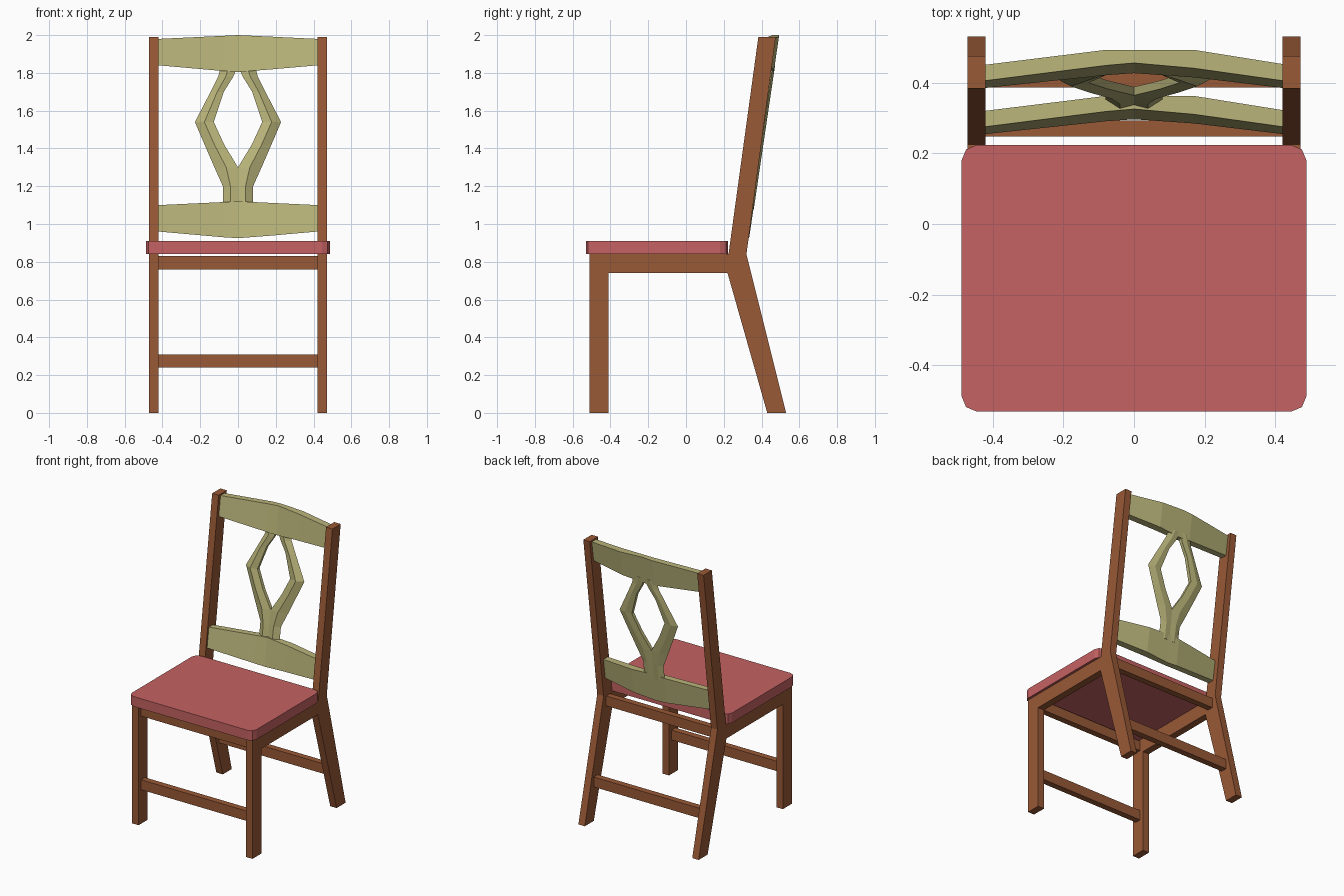
import bpy, bmesh

cube = bpy.data.objects.get("Cube")
if cube:
    bpy.data.objects.remove(cube, do_unlink=True)


def material(name, color):
    m = bpy.data.materials.new(name)
    m.use_nodes = True
    m.diffuse_color = color
    m.node_tree.nodes["Principled BSDF"].inputs["Base Color"].default_value = color
    return m


wood = material("brown wood", (0.32, 0.1, 0.037, 1))
olive = material("pale olive wood", (0.49, 0.46, 0.195, 1))
red = material("red cushion", (0.56, 0.122, 0.122, 1))


def finish(name, bm, mat):
    bmesh.ops.recalc_face_normals(bm, faces=bm.faces)
    me = bpy.data.meshes.new(name)
    bm.to_mesh(me)
    bm.free()
    me.materials.append(mat)
    ob = bpy.data.objects.new(name, me)
    bpy.context.collection.objects.link(ob)
    return ob


def add_loft(bm, rings):
    """Skin a row of equal cross-sections and cap both ends."""
    loops = [[bm.verts.new(p) for p in ring] for ring in rings]
    n = len(loops[0])
    for a, b in zip(loops, loops[1:]):
        for i in range(n):
            j = (i + 1) % n
            bm.faces.new((a[i], a[j], b[j], b[i]))
    bm.faces.new(loops[0])
    bm.faces.new(loops[-1])


def box(name, x, y, z, mat, corner=0):
    bm = bmesh.new()
    add_loft(bm, [[(x[0], y[0], h), (x[1], y[0], h), (x[1], y[1], h), (x[0], y[1], h)] for h in z])
    if corner:
        upright = [e for e in bm.edges if abs(e.verts[0].co.z - e.verts[1].co.z) > 0.01]
        bmesh.ops.bevel(bm, geom=upright, offset=corner, segments=2, profile=0.5, affect='EDGES')
    return finish(name, bm, mat)


# Side frames: front leg, seat rail, raked back leg and post in one profile
profile = [(-0.51, 0), (-0.41, 0), (-0.41, 0.74), (0.22, 0.74), (0.43, 0), (0.53, 0),
           (0.32, 0.84), (0.475, 1.99), (0.383, 1.99), (0.225, 0.84), (-0.51, 0.84)]
for side, sx in (("left", 1), ("right", -1)):
    bm = bmesh.new()
    add_loft(bm, [[(sx * x, y, z) for y, z in profile] for x in (0.42, 0.47)])
    finish(side + "_side_frame", bm, wood)

# Cross rails and stretchers
span = (-0.42, 0.42)
for name, y, z in (("front_apron", -0.46, 0.76), ("back_apron", 0.27, 0.76),
                   ("front_stretcher", -0.46, 0.24), ("back_stretcher", 0.408, 0.24)):
    box(name, span, (y - 0.022, y + 0.022), (z, z + 0.07), wood)

# Seat cushion
box("seat", (-0.487, 0.487), (-0.53, 0.223), (0.84, 0.91), red, corner=0.042)

# Bowed back rails: x, front y, back y, bottom z, top z
LEAN = 0.148
stations = [(-0.42, 0.275, 0.32, 0.96, 1.10), (-0.08, 0.318, 0.362, 0.93, 1.116),
            (0, 0.325, 0.362, 0.925, 1.12), (0.17, 0.31, 0.362, 0.938, 1.112),
            (0.42, 0.275, 0.322, 0.96, 1.10)]
for name, up in (("lower_back_rail", 0), ("top_back_rail", 0.88)):
    bm = bmesh.new()
    rings = []
    for x, front, back, low, high in stations:
        d, rake = LEAN * up, LEAN * (high - low)
        rings.append([(x, front + d - rake, low + up), (x, back + d - rake, low + up),
                      (x, back + d, high + up), (x, front + d, high + up)])
    add_loft(bm, rings)
    finish(name, bm, olive)

# Open diamond splat: two mirrored ridged arms given by z, outer x, inner x
arm = [(1.08, 0.08, 0), (1.20, 0.08, 0), (1.30, 0.125, 0), (1.42, 0.177, 0.073),
       (1.54, 0.228, 0.128), (1.70, 0.145, 0.075), (1.78, 0.105, 0.025), (1.84, 0.09, 0)]
bm = bmesh.new()
for sx in (1, -1):
    rings = []
    for z, outer, inner in arm:
        y = 0.345 + LEAN * (z - 1.12)
        mid = (outer + inner) / 2
        rings.append([(sx * outer, y + 0.008, z), (sx * mid, y - 0.018, z),
                      (sx * inner, y - 0.008, z), (sx * inner, y + 0.016, z),
                      (sx * mid, y + 0.02, z)])
    add_loft(bm, rings)
finish("diamond_splat", bm, olive)
